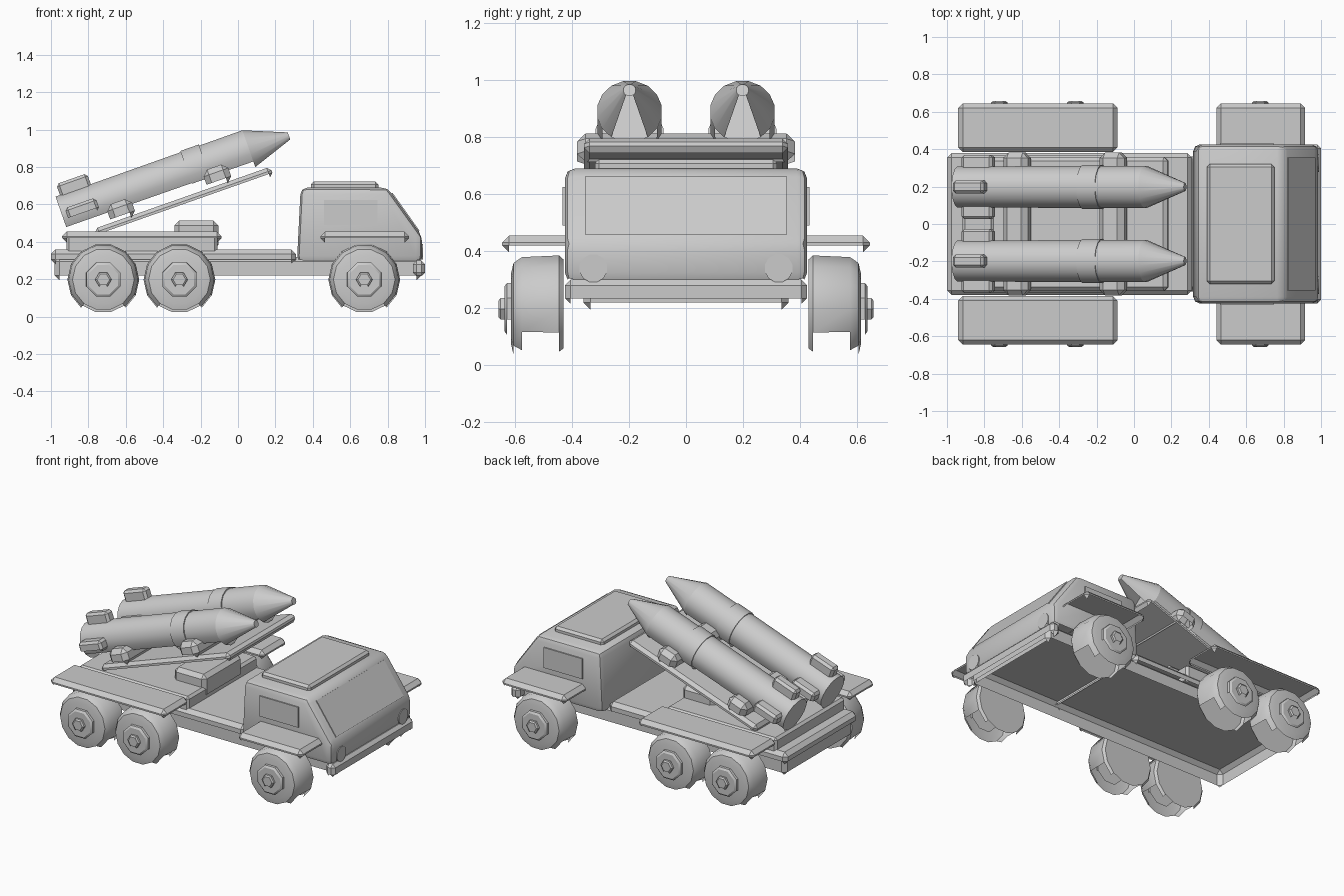
import bpy, bmesh, math
from mathutils import Matrix, Vector

cube = bpy.data.objects.get("Cube")
if cube:
    bpy.data.objects.remove(cube, do_unlink=True)

GREY = (0.6, 0.6, 0.6, 1)
mat = bpy.data.materials.new("plain_grey")
mat.use_nodes = True
mat.diffuse_color = GREY
mat.node_tree.nodes["Principled BSDF"].inputs["Base Color"].default_value = GREY

TILT = Matrix.Rotation(math.radians(-19.4), 4, 'Y')
parts = []


def finish(name, bm, bevel=0, segs=1, xf=Matrix()):
    """Bevel, place, drop the open underside and make the object."""
    if bevel:
        sharp = [e for e in bm.edges if e.calc_face_angle(0) > 0.6]
        bmesh.ops.bevel(bm, geom=sharp, offset=bevel, segments=segs,
                        profile=0.5, affect='EDGES', clamp_overlap=True)
    bm.transform(xf)
    bmesh.ops.recalc_face_normals(bm, faces=bm.faces)
    bm.normal_update()
    under = [f for f in bm.faces if f.normal.z < -0.62]
    bmesh.ops.delete(bm, geom=under, context='FACES')
    mesh = bpy.data.meshes.new(name)
    bm.to_mesh(mesh)
    bm.free()
    mesh.materials.append(mat)
    ob = bpy.data.objects.new(name, mesh)
    bpy.context.collection.objects.link(ob)
    parts.append(ob)
    return ob


def box(name, x, y, z, bevel=0.02, segs=1, xf=Matrix()):
    """Chamfered box from (min, max) ranges."""
    bm = bmesh.new()
    bmesh.ops.create_cube(bm, size=1)
    size = [r[1] - r[0] for r in (x, y, z)]
    mid = Vector([(r[1] + r[0]) / 2 for r in (x, y, z)])
    bm.transform(Matrix.Translation(mid) @ Matrix.Diagonal((*size, 1)))
    return finish(name, bm, bevel, segs, xf)


def lathe(name, rings, sides, xf, turn=0.5):
    """Closed solid of (distance, radius) rings along local +x."""
    bm = bmesh.new()
    loops = []
    for d, r in rings:
        angles = [2 * math.pi * (i + turn) / sides for i in range(sides)]
        loops.append([bm.verts.new((d, r * math.sin(a), r * math.cos(a))) for a in angles])
    for a, b in zip(loops, loops[1:]):
        for i in range(sides):
            j = (i + 1) % sides
            bm.faces.new((a[i], a[j], b[j], b[i]))
    bm.faces.new(loops[0])
    bm.faces.new(loops[-1])
    return finish(name, bm, xf=xf)


# Chassis, deck and cargo bed
box("chassis", (-0.98, 0.98), (-0.36, 0.36), (0.195, 0.32), 0.025)
box("deck", (-1, 0.31), (-0.38, 0.38), (0.28, 0.36), 0.025)
box("cargo_bed", (-0.918, -0.11), (-0.365, 0.365), (0.31, 0.435), 0.015)
box("pedestal", (-0.34, -0.105), (-0.2, 0.2), (0.36, 0.513), 0.025)
box("bumper", (0.935, 1.0), (-0.425, 0.425), (0.215, 0.3), 0.02)

# Cab from a side profile
bm = bmesh.new()
outline = [(0.315, 0.29), (0.335, 0.69), (0.80, 0.69), (0.985, 0.43), (0.985, 0.29)]
side = bm.faces.new([bm.verts.new((x, -0.425, z)) for x, z in outline])
grown = bmesh.ops.extrude_face_region(bm, geom=[side])["geom"]
bmesh.ops.translate(bm, vec=(0, 0.85, 0),
                    verts=[v for v in grown if isinstance(v, bmesh.types.BMVert)])
bmesh.ops.recalc_face_normals(bm, faces=bm.faces)
finish("cab", bm, 0.035, 2)
box("roof_panel", (0.39, 0.75), (-0.32, 0.32), (0.67, 0.722), 0.015)

# Windscreen plate lying on the sloped face
slope = Matrix.Translation((0.894, 0, 0.557)) @ Matrix.Rotation(math.atan2(0.26, 0.185), 4, 'Y')
box("windscreen", (-0.125, 0.125), (-0.355, 0.355), (-0.003, 0.006), 0, 1, slope)

# Fenders, side windows, headlights and wheels on both sides
for s, label in ((1, "left"), (-1, "right")):
    def span(a, b):
        return sorted((s * a, s * b))
    box(f"rear_fender_{label}", (-0.94, -0.088), span(0.385, 0.645), (0.395, 0.455), 0.025)
    box(f"front_fender_{label}", (0.44, 0.915), span(0.385, 0.645), (0.395, 0.455), 0.025)
    box(f"side_window_{label}", (0.46, 0.745), span(0.425, 0.433), (0.49, 0.625), 0)
    lathe(f"headlight_{label}", [(0.9, 0.05), (0.99, 0.05)], 12,
          Matrix.Translation((0, s * 0.325, 0.34)))
    outward = Matrix.Rotation(s * math.pi / 2, 4, 'Z')
    for x, place in ((-0.72, "rear"), (-0.313, "middle"), (0.675, "front")):
        at = Matrix.Translation((x, 0, 0.198)) @ outward
        lathe(f"{place}_wheel_{label}",
              [(0.43, 0.178), (0.445, 0.192), (0.575, 0.186), (0.605, 0.165), (0.613, 0.13)],
              14, at)
        lathe(f"{place}_hub_{label}", [(0.6, 0.1), (0.628, 0.098), (0.637, 0.085)], 8, at)
        lathe(f"{place}_nut_{label}", [(0.63, 0.044), (0.65, 0.044), (0.657, 0.034)], 6, at)

# Tilted launch frame with two cross saddles
frame = Matrix.Translation((-0.29, 0, 0.61)) @ TILT
box("launch_frame", (-0.5, 0.5), (-0.358, 0.358), (-0.027, 0.027), 0.02, 1, frame)
for x, z, label in ((-0.625, 0.565, "rear"), (-0.11, 0.75, "front")):
    box(f"{label}_saddle", (-0.07, 0.07), (-0.382, 0.382), (-0.053, 0.053), 0.03, 1,
        Matrix.Translation((x, 0, z)) @ TILT)

# Missiles with collar, nose and three fins
for y, label in ((0.198, "left"), (-0.198, "right")):
    at = Matrix.Translation((-0.939, y, 0.538)) @ TILT
    lathe(f"missile_body_{label}", [(0, 0.112), (1.06, 0.115)], 16, at)
    lathe(f"missile_collar_{label}", [(0.71, 0.121), (0.815, 0.121)], 16, at)
    lathe(f"missile_nose_{label}", [(1.06, 0.115), (1.285, 0.022)], 16, at)
    box(f"side_fins_{label}", (0.025, 0.2), (-0.172, 0.172), (-0.035, 0.035), 0.015, 1, at)
    box(f"top_fin_{label}", (0.025, 0.2), (-0.035, 0.035), (0.05, 0.172), 0.015, 1, at)

# Smooth the curved bodies, keeping hard edges
bpy.ops.object.select_all(action='DESELECT')
for ob in parts:
    ob.select_set(True)
bpy.context.view_layer.objects.active = parts[0]
bpy.ops.object.shade_smooth_by_angle(angle=math.radians(32))
